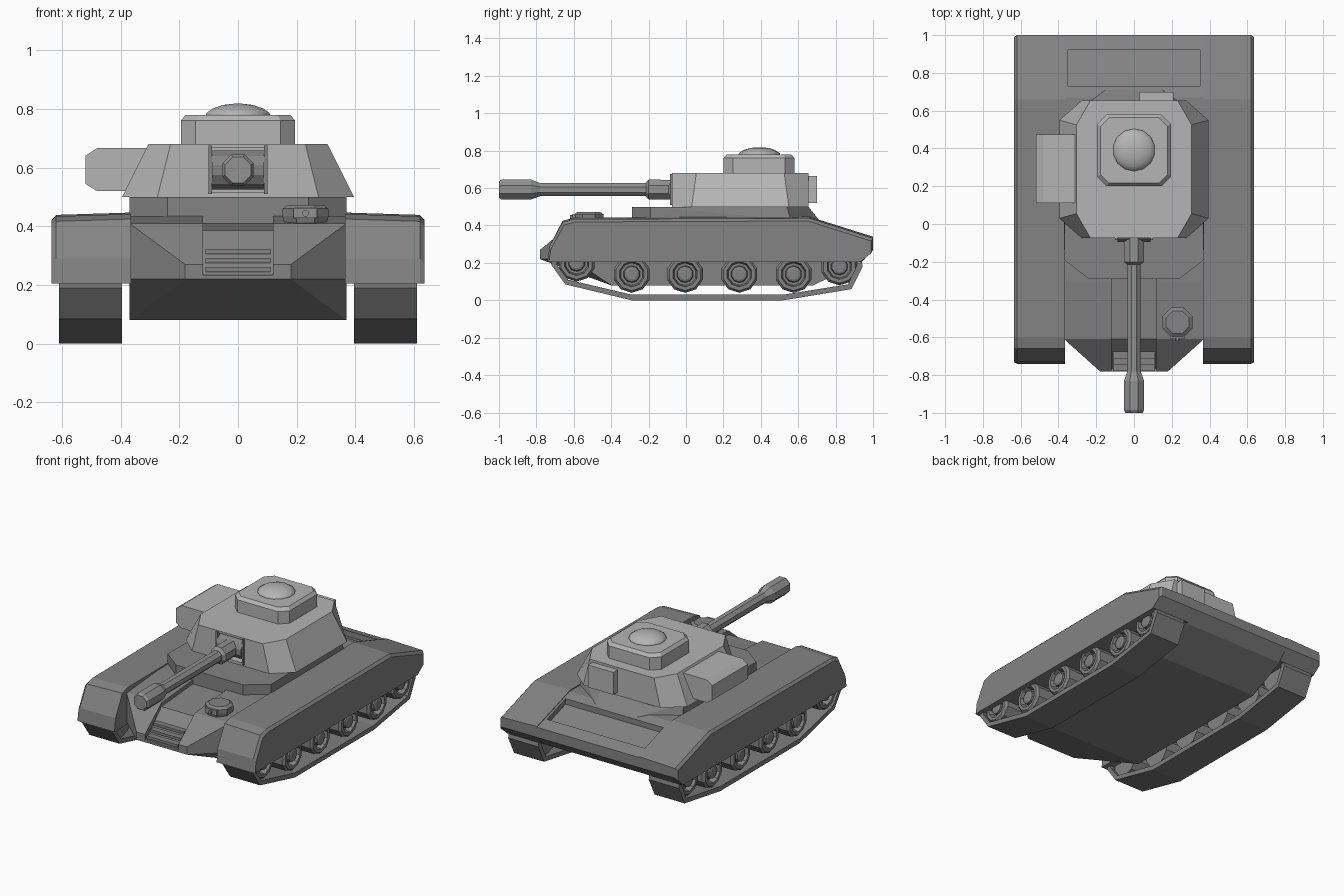
import bpy, bmesh, math
from mathutils import Vector

if "Cube" in bpy.data.objects:
    bpy.data.objects.remove(bpy.data.objects["Cube"])


def material(name, v):
    m = bpy.data.materials.new(name)
    m.diffuse_color = (v, v, v, 1)
    m.use_nodes = True
    m.node_tree.nodes["Principled BSDF"].inputs["Base Color"].default_value = m.diffuse_color
    return m


HULL = material("hull grey", 0.23)
LIGHT = material("turret light grey", 0.46)
GUN = material("gun grey", 0.29)
TRACK = material("track grey", 0.21)


def finish(name, bm, mat):
    bmesh.ops.recalc_face_normals(bm, faces=bm.faces[:])
    me = bpy.data.meshes.new(name)
    bm.to_mesh(me)
    bm.free()
    ob = bpy.data.objects.new(name, me)
    bpy.context.collection.objects.link(ob)
    me.materials.append(mat)
    return ob


def loft(name, rings, mat):
    """Skin a list of equal-length rings and cap both ends."""
    bm = bmesh.new()
    vs = [[bm.verts.new(p) for p in r] for r in rings]
    n = len(rings[0])
    for a, b in zip(vs, vs[1:]):
        for i in range(n):
            j = (i + 1) % n
            bm.faces.new((a[i], a[j], b[j], b[i]))
    bm.faces.new(vs[0])
    bm.faces.new(vs[-1])
    return finish(name, bm, mat)


def convex(name, half, mat):
    """Convex solid from points mirrored across x."""
    bm = bmesh.new()
    for x, y, z in half:
        bm.verts.new((x, y, z))
        bm.verts.new((-x, y, z))
    bmesh.ops.convex_hull(bm, input=bm.verts[:])
    bmesh.ops.dissolve_limit(bm, angle_limit=0.01, verts=bm.verts[:], edges=bm.edges[:])
    return finish(name, bm, mat)


def side_prism(name, prof, x0, x1, mat):
    return loft(name, [[(x, y, z) for y, z in prof] for x in (x0, x1)], mat)


def box(name, lo, hi, mat):
    prof = [(lo[1], lo[2]), (hi[1], lo[2]), (hi[1], hi[2]), (lo[1], hi[2])]
    return side_prism(name, prof, lo[0], hi[0], mat)


def lathe(name, prof, centre, axis, n, mat):
    """Turn (radius, distance) pairs about a main axis."""
    rings = []
    for r, d in prof:
        ring = []
        for i in range(n):
            t = 2 * math.pi * (i + 0.5) / n
            a, b = r * math.cos(t), r * math.sin(t)
            p = {"x": (d, a, b), "y": (a, d, b), "z": (a, b, d)}[axis]
            ring.append(Vector(centre) + Vector(p))
        rings.append(ring)
    return loft(name, rings, mat)


def cut(ob, cutter):
    m = ob.modifiers.new("cut", "BOOLEAN")
    m.operation, m.solver, m.object = "DIFFERENCE", "EXACT", cutter
    cutter.hide_render = True
    bpy.context.view_layer.objects.active = ob
    bpy.ops.object.modifier_apply(modifier=m.name)
    bpy.data.objects.remove(cutter)


def octagon(x, y0, y1, cx, cy, z):
    """Corner-cut rectangle ring, symmetric in x."""
    h = [(x - cx, y0), (x, y0 + cy), (x, y1 - cy), (x - cx, y1)]
    return [(a, b, z) for a, b in h] + [(-a, b, z) for a, b in reversed(h)]


# Hull with pointed nose, sunken glacis strip and engine deck recess
hull = convex("hull", [
    (.37, -.61, .41), (.18, -.78, .27), (.18, -.78, .22), (.37, -.61, .22),
    (.37, -.4, .08), (.37, .68, .08), (.37, .93, .2), (.37, 1, .27),
    (.37, 1, .335), (.37, .67, .44), (.37, -.3, .435)], HULL)
cut(hull, side_prism("strip_cutter", [(-.29, .6), (-.29, .41), (-.61, .385),
                                      (-.765, .235), (-.9, .235), (-.9, .6)], -.12, .12, HULL))
cut(hull, side_prism("deck_cutter", [(.73, .6), (.73, .385), (.92, .325), (.92, .6)],
                     -.35, .35, HULL))
for i in range(3):
    z, y = .245 + .03 * i, -.775 + .032 * i
    box("grille_bar", (-.11, y, z), (.11, y + .05, z + .017), HULL)

# Superstructure under the turret
convex("superstructure", [
    (.24, -.29, .43), (.37, -.19, .43), (.37, .56, .43), (.15, .71, .43),
    (.24, -.29, .5), (.37, -.19, .5), (.36, .54, .5), (.15, .655, .5)], HULL)

# Track guards, tracks and wheels on both sides
guard = [(-.74, .205), (-.73, .29), (-.66, .42), (-.6, .437),
         (.66, .442), (1, .335), (1, .27), (.94, .205)]
belt = [(-.72, .25), (-.72, .19), (-.645, .085), (-.29, 0), (.52, 0), (.885, .06),
        (.945, .18), (.93, .25), (.9, .25), (.915, .19), (.865, .085), (.52, .03),
        (-.29, .03), (-.63, .11), (-.69, .19), (-.69, .25)]
wheels = [(-.585, .2), (-.29, .14), (-.005, .14), (.285, .14), (.575, .14), (.82, .18)]
for s, side in ((1, "right"), (-1, "left")):
    rings = [[(s * .365, y, z + (.005 if z > .3 else 0)) for y, z in guard],
             [(s * .62, y, z - (.003 if z > .3 else 0)) for y, z in guard],
             [(s * .635, y * .99, z - (.018 if z > .25 else 0)) for y, z in guard]]
    loft("track_guard_" + side, rings, HULL)
    side_prism("track_" + side, belt, s * .395, s * .61, TRACK)
    for y, z in wheels:
        prof = [(.1, .42), (.1, .585), (.088, .6), (.068, .6), (.06, .565),
                (.046, .565), (.042, .595), (.03, .6)]
        lathe("wheel_" + side, [(r, s * d) for r, d in prof], (0, y, z), "x", 10, HULL)

# Turret with sloped sides and a gun opening
turret = loft("turret", [octagon(.395, -.075, .655, .12, .105, .5),
                         octagon(.305, -.075, .655, .075, .13, .68)], LIGHT)
cut(turret, box("opening_cutter", (-.09, -.2, .517), (.09, -.005, .667), LIGHT))
lathe("gun_mantlet", [(.068, -.088), (.068, .088)], (0, -.03, .592), "x", 12, HULL)
for s in (1, -1):
    box("mantlet_frame", (s * .088, -.085, .51), (s * .1, -.01, .675), HULL)

# Gun barrel with thicker root and muzzle
lathe("gun_barrel", [(.055, -.02), (.058, -.2), (.038, -.215), (.038, -.78),
                     (.058, -.83), (.058, -.985), (.048, -1)], (0, 0, .592), "y", 8, GUN)

# Commander's cupola and dome
loft("cupola", [octagon(.195, .2, .58, .05, .05, .67), octagon(.195, .2, .58, .05, .05, .76),
                octagon(.178, .217, .563, .045, .045, .78)], LIGHT)
dome = lathe("cupola_dome", [(.115, .775), (.108, .788), (.085, .803), (.05, .814), (.015, .818)],
             (0, .392, 0), "z", 14, LIGHT)
for p in dome.data.polygons:
    p.use_smooth = True

# Stowage boxes on the turret
sec = [(-.3, .52), (-.48, .52), (-.52, .545), (-.52, .64), (-.48, .667), (-.3, .667)]
loft("side_stowage_box", [[(x, y, z) for x, z in sec] for y in (.11, .475)], LIGHT)
box("rear_stowage_box", (.03, .64, .52), (.21, .7, .665), LIGHT)

# Small bow gun cupola
lathe("bow_cupola", [(.075, .4), (.085, .435), (.085, .46), (.065, .473)],
      (.23, -.52, 0), "z", 8, HULL)
lathe("bow_gun", [(.012, -.62), (.012, -.56)], (.23, 0, .445), "y", 8, GUN)
box("bow_gun_port", (.19, -.607, .428), (.27, -.55, .462), GUN)
